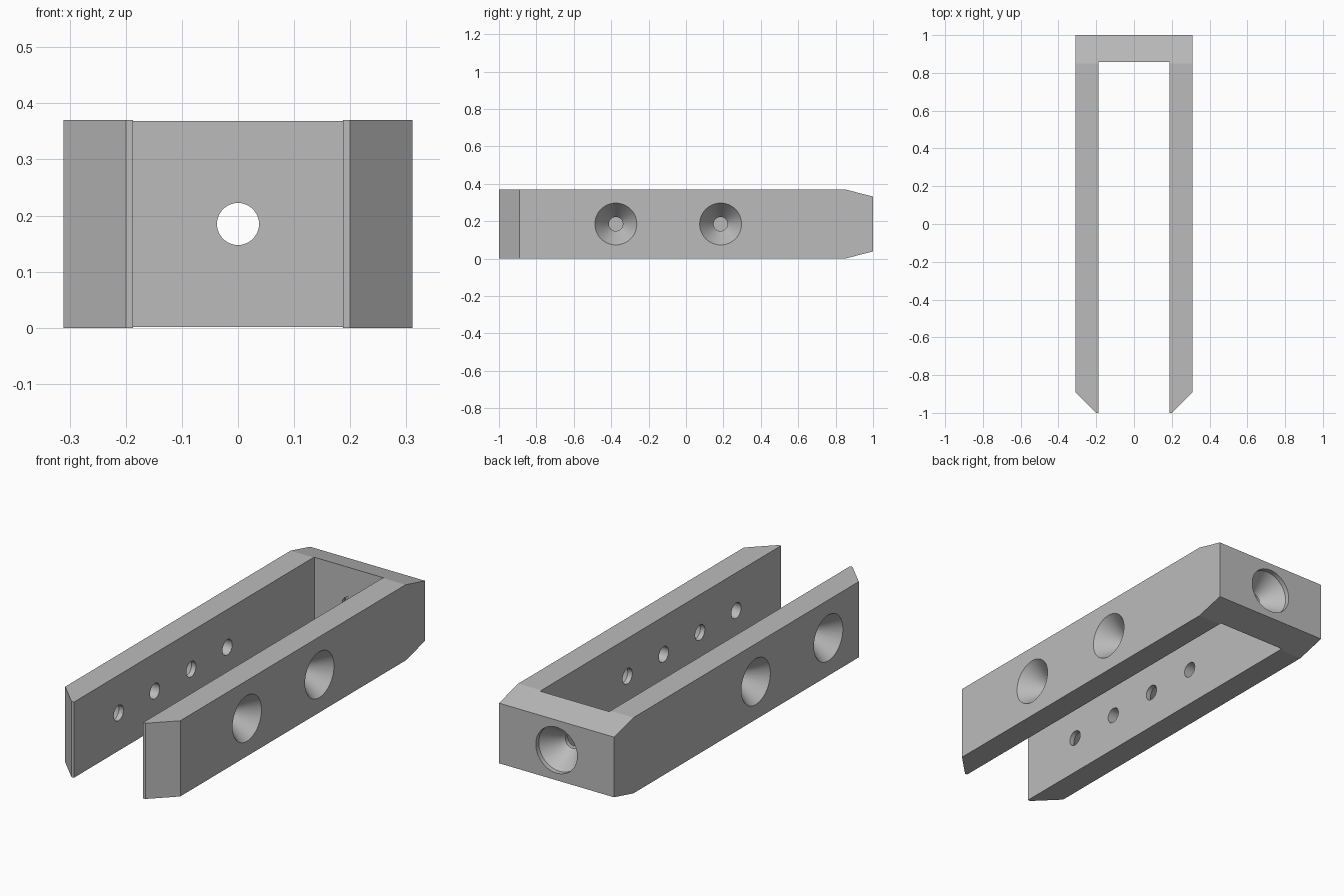
import bpy, bmesh, math
from mathutils import Vector

cube = bpy.data.objects.get("Cube")
if cube:
    bpy.data.objects.remove(cube)

HALF_W, INNER_W, HEIGHT, WALL_Y = 0.311, 0.187, 0.37, 0.857
MID = HEIGHT / 2
ARM = HALF_W - INNER_W
BACK = 1 - WALL_Y
SCREW_R, HEAD_R, CONE = 0.0375, 0.112, 0.1

grey = bpy.data.materials.new("grey metal")
grey.use_nodes = True
colour = (0.5, 0.5, 0.5, 1)
grey.diffuse_color = colour
grey.node_tree.nodes["Principled BSDF"].inputs["Base Color"].default_value = colour


def make_object(name, bm):
    bmesh.ops.recalc_face_normals(bm, faces=bm.faces)
    mesh = bpy.data.meshes.new(name)
    bm.to_mesh(mesh)
    bm.free()
    mesh.materials.append(grey)
    obj = bpy.data.objects.new(name, mesh)
    bpy.context.collection.objects.link(obj)
    return obj


def prism(name, points, direction):
    """Extrude a closed outline along a direction."""
    bm = bmesh.new()
    face = bm.faces.new([bm.verts.new(p) for p in points])
    out = bmesh.ops.extrude_face_region(bm, geom=[face])
    verts = [v for v in out["geom"] if isinstance(v, bmesh.types.BMVert)]
    bmesh.ops.translate(bm, verts=verts, vec=direction)
    return make_object(name, bm)


def bore(name, start, axis, profile, sides=48):
    """Turned cutter: profile holds (radius, depth) pairs along the axis."""
    bm = bmesh.new()
    turn = Vector(axis).to_track_quat("Z", "Y")
    rings = []
    for radius, depth in profile:
        angles = [2 * math.pi * i / sides for i in range(sides)]
        rings.append([bm.verts.new(Vector(start) + turn @ Vector(
            (radius * math.cos(a), radius * math.sin(a), depth))) for a in angles])
    for low, high in zip(rings, rings[1:]):
        for i in range(sides):
            j = (i + 1) % sides
            bm.faces.new((low[i], low[j], high[j], high[i]))
    bm.faces.new(rings[0])
    bm.faces.new(rings[-1])
    return make_object(name, bm)


def cut(target, cutter, operation="DIFFERENCE"):
    mod = target.modifiers.new(cutter.name, "BOOLEAN")
    mod.operation, mod.object, mod.solver = operation, cutter, "EXACT"
    cutter.hide_render = True
    bpy.context.view_layer.objects.active = target
    bpy.ops.object.modifier_apply(modifier=mod.name)
    bpy.data.objects.remove(cutter)


# U-shaped body with bevelled arm tips
half = [(INNER_W, WALL_Y), (INNER_W, -1), (0.2, -1), (HALF_W, -0.89), (HALF_W, 1)]
outline = half + [(-x, y) for x, y in reversed(half)]
bracket = prism("bracket", [(x, y, -0.1) for x, y in outline], (0, 0, 0.6))

# Side outline that tapers the back end above and below
side = [(-1.1, 0), (0.85, 0), (1, 0.038), (1.1, 0.063)]
side += [(y, HEIGHT - z) for y, z in reversed(side)]
cut(bracket, prism("side_taper", [(-0.5, y, z) for y, z in side], (1, 0, 0)), "INTERSECT")

# Staggered countersunk holes in each arm, each facing a blind hole opposite
slope = (HEAD_R - SCREW_R) / CONE
sink = [(HEAD_R + 0.02 * slope, -0.02), (SCREW_R, CONE), (SCREW_R, ARM + 0.02)]
blind = [(SCREW_R, -0.02), (SCREW_R, 0.08)]
for s, rows in ((1, (-0.375, 0.185)), (-1, (-0.655, -0.095))):
    for y in rows:
        cut(bracket, bore("countersink", (s * HALF_W, y, MID), (-s, 0, 0), sink))
        cut(bracket, bore("blind_hole", (-s * INNER_W, y, MID), (-s, 0, 0), blind))

# Recessed countersunk hole through the back wall
lip = 0.023
recess = [(HEAD_R, -0.02), (HEAD_R, lip), (SCREW_R, lip + CONE), (SCREW_R, BACK + 0.02)]
cut(bracket, bore("back_hole", (0, 1, MID), (0, -1, 0), recess))

# One material, smooth bores with sharp edges
bracket.data.materials.clear()
bracket.data.materials.append(grey)
for face in bracket.data.polygons:
    face.material_index = 0
bpy.ops.object.select_all(action="DESELECT")
bracket.select_set(True)
bpy.context.view_layer.objects.active = bracket
bpy.ops.object.shade_smooth_by_angle(angle=math.radians(12))
